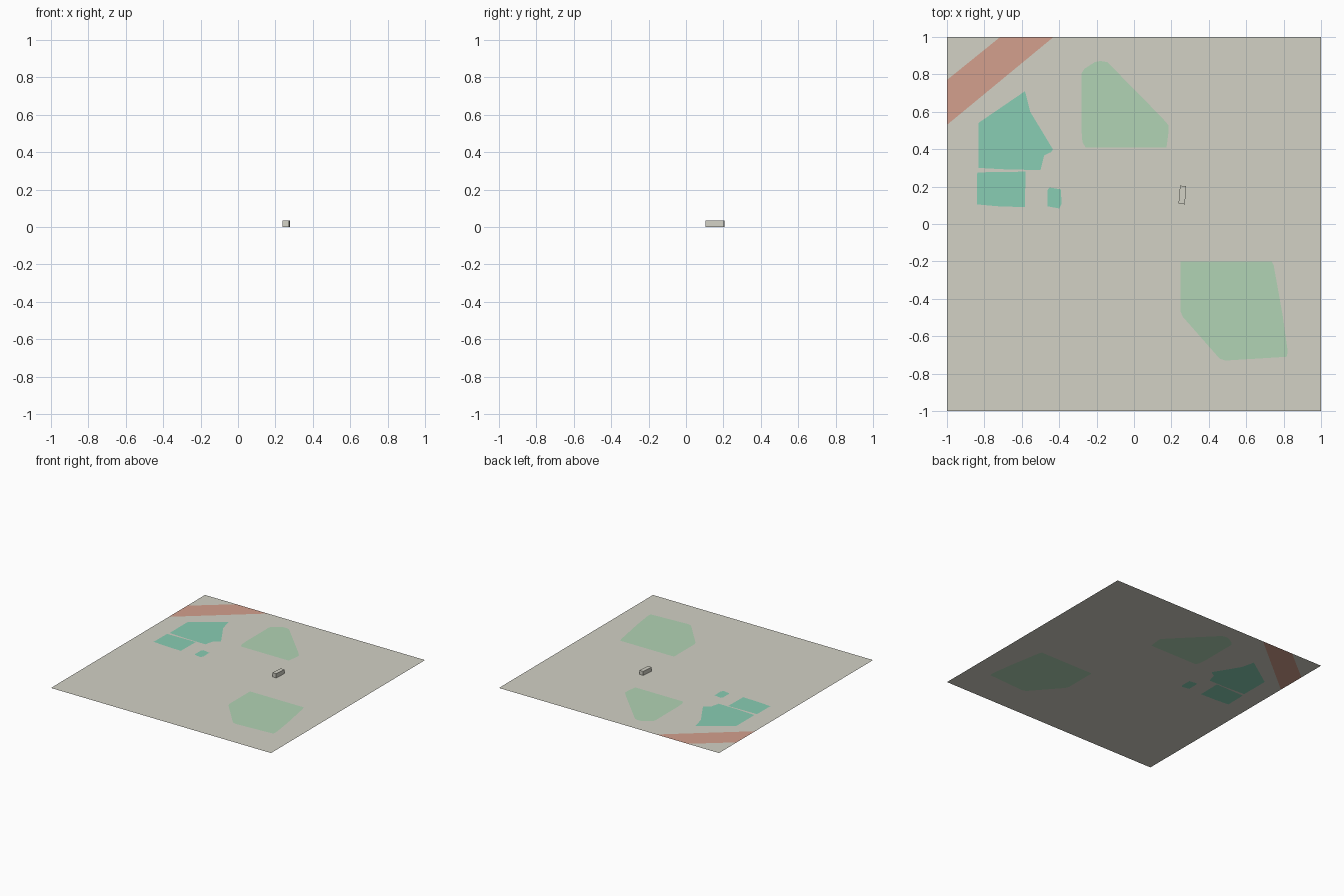
import bpy, bmesh
from mathutils import Vector
from mathutils.geometry import delaunay_2d_cdt

if "Cube" in bpy.data.objects:
    bpy.data.objects.remove(bpy.data.objects["Cube"])


def material(name, rgb):
    m = bpy.data.materials.new(name)
    m.diffuse_color = (*[(c / 255) ** 2.2 for c in rgb], 1)
    m.use_nodes = True
    m.node_tree.nodes["Principled BSDF"].inputs["Base Color"].default_value = m.diffuse_color
    return m


mats = [material("land beige", (209, 208, 196)),
        material("grass pale green", (176, 210, 179)),
        material("wood teal green", (135, 204, 178)),
        material("road salmon", (210, 158, 140))]

building = [(0.238, 0.109), (0.272, 0.105), (0.279, 0.203), (0.246, 0.205)]

# Outlines of the coloured areas: (material index, points)
areas = [
    (0, [(-1, -1), (1, -1), (1, 1), (-1, 1)]),
    # diagonal road across the corner
    (3, [(-1, 0.77), (-1, 0.53), (-0.43, 1), (-0.715, 1)]),
    # woods
    (2, [(-0.832, 0.54), (-0.583, 0.71), (-0.575, 0.68), (-0.555, 0.60), (-0.434, 0.40),
         (-0.442, 0.385), (-0.48, 0.367), (-0.50, 0.289), (-0.667, 0.291), (-0.832, 0.30)]),
    (2, [(-0.838, 0.276), (-0.58, 0.28), (-0.583, 0.09), (-0.73, 0.095), (-0.84, 0.105)]),
    (2, [(-0.463, 0.18), (-0.452, 0.195), (-0.39, 0.185), (-0.388, 0.105),
         (-0.40, 0.083), (-0.463, 0.095)]),
    # grass
    (1, [(-0.281, 0.805), (-0.265, 0.83), (-0.21, 0.865), (-0.18, 0.872), (-0.142, 0.865),
         (0.153, 0.565), (0.185, 0.527), (0.185, 0.495), (0.174, 0.41), (-0.26, 0.41),
         (-0.276, 0.44), (-0.281, 0.506)]),
    (1, [(0.249, -0.2), (0.736, -0.2), (0.747, -0.222), (0.795, -0.49), (0.822, -0.683),
         (0.816, -0.71), (0.49, -0.73), (0.458, -0.72), (0.26, -0.495), (0.249, -0.468)]),
]


def ccw(pts):
    area = sum(a[0] * b[1] - b[0] * a[1] for a, b in zip(pts, pts[1:] + pts[:1]))
    return pts if area > 0 else pts[::-1]


def make_object(name, bm):
    me = bpy.data.meshes.new(name)
    bm.to_mesh(me)
    bm.free()
    for m in mats:
        me.materials.append(m)
    ob = bpy.data.objects.new(name, me)
    bpy.context.collection.objects.link(ob)
    return ob


# Flat land sheet with the areas cut into it as faces
points, loops = [], []
for _, pts in areas:
    loops.append(list(range(len(points), len(points) + len(pts))))
    points += [Vector(p) for p in ccw(pts)]
verts, _, faces, _, _, owners = delaunay_2d_cdt(points, [], loops, 1, 1e-5)
bm = bmesh.new()
bv = [bm.verts.new((v.x, v.y, 0)) for v in verts]
for f, own in zip(faces, owners):
    face = bm.faces.new([bv[i] for i in f])
    face.material_index = areas[max(own)][0] if own else 0
    face.normal_update()
    if face.normal.z < 0:
        face.normal_flip()
make_object("land", bm)

# Small block building
bm = bmesh.new()
base = bm.faces.new([bm.verts.new((x, y, 0)) for x, y in ccw(building)])
top = bmesh.ops.extrude_face_region(bm, geom=[base], use_keep_orig=True)
for v in [g for g in top["geom"] if isinstance(g, bmesh.types.BMVert)]:
    v.co.z = 0.034
bmesh.ops.recalc_face_normals(bm, faces=bm.faces)
make_object("building", bm)
